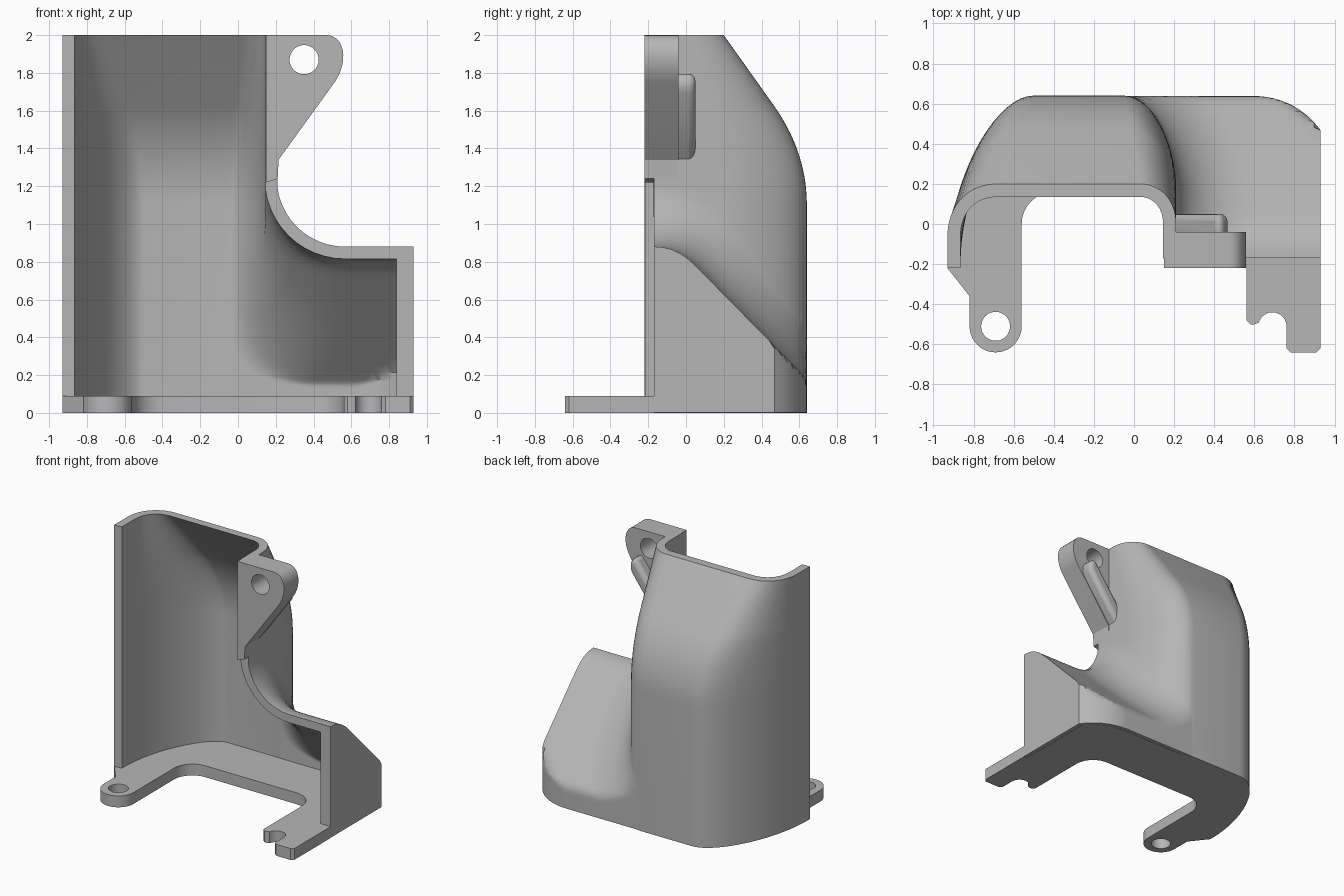
import bpy, bmesh, math
from mathutils import Vector

cube = bpy.data.objects.get("Cube")
if cube:
    bpy.data.objects.remove(cube)

WALL = 0.065      # shell thickness
FLOOR = 0.09      # flange thickness

grey = bpy.data.materials.new("matte_grey")
grey.use_nodes = True
grey.diffuse_color = (0.47, 0.47, 0.47, 1)
grey.node_tree.nodes["Principled BSDF"].inputs["Base Color"].default_value = grey.diffuse_color


# ---- helpers
def bezier(a, b, c, d, n=12):
    out = []
    for i in range(n + 1):
        t = i / n
        u = 1 - t
        out.append(tuple(u**3 * p + 3*u*u*t * q + 3*u*t*t * r + t**3 * s
                         for p, q, r, s in zip(a, b, c, d)))
    return out


def arc(cx, cy, r, start, end, n=16):
    angles = [math.radians(start + (end - start) * i / n) for i in range(n + 1)]
    return [(cx + r * math.cos(a), cy + r * math.sin(a)) for a in angles]


def inward(path):
    """Unit normals pointing to the right of travel."""
    out = []
    for i in range(len(path)):
        a, b = Vector(path[max(i - 1, 0)]), Vector(path[min(i + 1, len(path) - 1)])
        d = (b - a).normalized()
        out.append((d.y, -d.x))
    return out


def offset(path, dist):
    return [(p[0] + n[0] * dist, p[1] + n[1] * dist) for p, n in zip(path, inward(path))]


def loft(name, rings):
    bm = bmesh.new()
    rows = [[bm.verts.new(p) for p in ring] for ring in rings]
    count = len(rows[0])
    for low, high in zip(rows, rows[1:]):
        for i in range(count):
            j = (i + 1) % count
            bm.faces.new((low[i], low[j], high[j], high[i]))
    bm.faces.new(rows[0][::-1])
    bm.faces.new(rows[-1])
    bmesh.ops.remove_doubles(bm, verts=bm.verts, dist=1e-5)
    bmesh.ops.recalc_face_normals(bm, faces=bm.faces)
    mesh = bpy.data.meshes.new(name)
    bm.to_mesh(mesh)
    bm.free()
    mesh.materials.append(grey)
    obj = bpy.data.objects.new(name, mesh)
    bpy.context.collection.objects.link(obj)
    return obj


def slab_z(name, outline, z0, z1):
    return loft(name, [[(x, y, z) for x, y in outline] for z in (z0, z1)])


def slab_y(name, outline, y0, y1):
    return loft(name, [[(x, y, z) for x, z in outline] for y in (y0, y1)])


def activate(obj):
    bpy.ops.object.select_all(action='DESELECT')
    obj.select_set(True)
    bpy.context.view_layer.objects.active = obj


def combine(obj, other, operation):
    mod = obj.modifiers.new(operation.lower(), 'BOOLEAN')
    mod.operation, mod.solver, mod.object = operation, 'EXACT', other
    activate(obj)
    bpy.ops.object.modifier_apply(modifier=mod.name)
    bpy.data.objects.remove(other)


def smooth(obj, degrees=32):
    activate(obj)
    bpy.ops.object.shade_smooth_by_angle(angle=math.radians(degrees))


# ---- main hood: plan section blends from a deep base to a shallow top
def plan(left, right):
    return [(-0.93, -0.22)] + bezier(*left, 18) + bezier(*right, 16) + [(0.21, -0.17)]


DEEP = plan([(-0.93, -0.2), (-0.93, 0.2), (-0.7, 0.64), (-0.5, 0.64)],
            [(-0.05, 0.64), (0.1, 0.64), (0.21, 0.38), (0.21, 0.18)])
SHALLOW = plan([(-0.93, -0.06), (-0.93, 0.09), (-0.83, 0.2), (-0.68, 0.2)],
               [(0.03, 0.2), (0.13, 0.2), (0.21, 0.12), (0.21, 0)])
BACK = [(0.64, 0)] + bezier((0.64, 1.1), (0.64, 1.32), (0.56, 1.49), (0.47, 1.62)) + [(0.2, 2)]


def section(depth):
    s = (depth - 0.2) / 0.44
    return [(a[0] + (b[0] - a[0]) * s, a[1] + (b[1] - a[1]) * s)
            for a, b in zip(SHALLOW, DEEP)]


shell = loft("hood_shell", [[(x, y, z) for x, y in section(d)] for d, z in BACK])
cavity_rings = []
for d, z in [(0.64, -0.1)] + BACK[1:] + [(0.2, 2.1)]:
    inner = offset(section(d), WALL)
    inner = [(inner[0][0], -0.6)] + inner + [(inner[-1][0], -0.6)]
    cavity_rings.append([(x, y, z) for x, y in inner])
cavity = loft("hood_cavity", cavity_rings)

# ---- side tunnel: sloped profile swept along x, flared where it meets the hood
LINE = [(0.05 + 0.55 * i / 14, 0.78 - 0.56 * i / 14) for i in range(1, 14)]
PROFILE = (bezier((-0.17, 0.88), (-0.1, 0.88), (-0.03, 0.86), (0.05, 0.78), 8) + LINE
           + bezier((0.6, 0.22), (0.63, 0.19), (0.64, 0.16), (0.64, 0.12), 5))


def corner(x):
    r = 0.405
    return 0.64 if x < 0.6 else 0.64 - r + math.sqrt(max(r * r - (x - 0.6) ** 2, 0))


def wall_x(path, y):
    """x of the hood's right wall at depth y."""
    half = path[len(path) // 2:]
    for a, b in zip(half, half[1:]):
        if b[1] <= y <= a[1] and a[1] > b[1]:
            return b[0] + (a[0] - b[0]) * (y - b[1]) / (a[1] - b[1])
    return half[-1][0] if y < half[-1][1] else half[0][0]


def tunnel(name, inset, front, bottom, end):
    radius = 0.36 + inset
    path = offset(DEEP, inset)
    base = offset(PROFILE, inset)
    normals = inward(PROFILE)

    def ring(angle=None, x=None, shift=-0.004):
        lift = 0 if angle is None else radius * (1 - math.sin(angle))
        run = 0 if angle is None else radius * (1 - math.cos(angle))
        pts = []
        for (y, z), n in zip(base, normals):
            f = lift * (1 - 0.5 * (y + 0.17) / 0.81)
            y, z = y - n[0] * f, z - n[1] * f
            y = min(y, 0.638 - inset)
            px = x if x is not None else wall_x(path, y) + run + shift
            pts.append((px, min(y, corner(px) - 0.002 - inset), z))
        a, b = pts[0], pts[-1]
        return ([(a[0], front, bottom), (a[0], front, a[2])] + pts
                + [(b[0], b[1], bottom)])

    rings = [ring(0, x=-0.3), ring(0, shift=-0.06)]
    rings += [ring(math.radians(90 * i / 12)) for i in range(13)]
    rings += [ring(x=0.6 + (end - 0.6) * i / 10) for i in range(11)]
    return loft(name, rings)


combine(shell, tunnel("side_tunnel", 0, -0.17, 0.002, 0.93), 'UNION')
combine(shell, cavity, 'DIFFERENCE')
combine(shell, tunnel("tunnel_cavity", WALL, -0.6, -0.1, 0.84), 'DIFFERENCE')
smooth(shell)

# ---- base flange with a round foot and a notched foot
outline = offset(DEEP, WALL / 2)[:20]
outline += [(x, corner(x) - 0.03) for x in (0.6, 0.66, 0.72, 0.78, 0.84, 0.9)]
outline += [(0.9, -0.17), (0.93, -0.17), (0.93, -0.62), (0.91, -0.64), (0.78, -0.64), (0.76, -0.62)]
outline += arc(0.69, -0.51, 0.07, 0, 165) + [(0.6, -0.5), (0.58, -0.5), (0.56, -0.48)]
outline += arc(0.4, 0, 0.16, 0, 90, 8) + arc(-0.4, 0, 0.16, 90, 180, 8)
outline += arc(-0.69, -0.51, 0.13, 0, -180, 20) + [(-0.82, -0.36), (-0.93, -0.22)]
flange = slab_z("base_flange", outline, 0, FLOOR)
combine(flange, slab_z("foot_hole", arc(-0.69, -0.51, 0.072, 0, 352.5, 47), -0.1, 0.2), 'DIFFERENCE')
smooth(flange)

# ---- mounting ear with hole
ear_outline = [(0.15, 1.22), (0.15, 2)] + bezier((0.47, 2), (0.56, 2), (0.59, 1.87), (0.515, 1.755))
ear_outline += [(0.215, 1.34), (0.21, 1.24)]
ear = slab_y("mounting_ear", ear_outline, -0.22, -0.04)
combine(ear, slab_y("ear_hole", arc(0.35, 1.87, 0.077, 0, 352.5, 47), -0.4, 0.2), 'DIFFERENCE')
smooth(ear)

# ---- rib behind the ear's sloping edge
rib = slab_y("ear_rib", [(0.17, 1.29), (0.46, 1.69), (0.47, 1.76), (0.42, 1.81), (0.17, 1.47)], -0.08, 0.05)
bevel = rib.modifiers.new("soft_edges", 'BEVEL')
bevel.width, bevel.segments = 0.035, 4
smooth(rib, 40)
